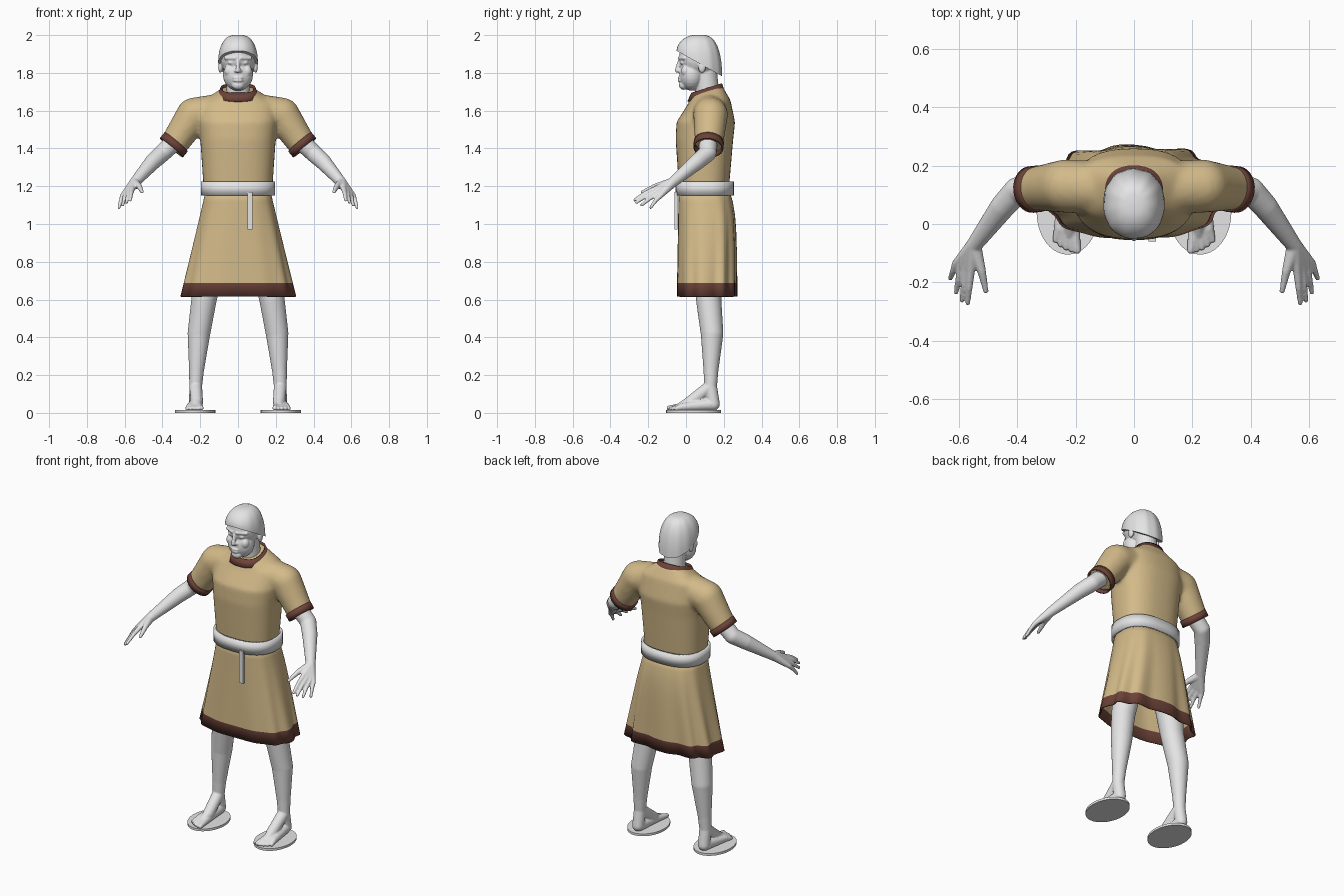
import bpy, bmesh, math
from mathutils import Vector, Matrix

if "Cube" in bpy.data.objects:
    bpy.data.objects.remove(bpy.data.objects["Cube"], do_unlink=True)


def material(name, *rgb):
    mat = bpy.data.materials.new(name)
    mat.use_nodes = True
    color = (*rgb, 1)
    mat.diffuse_color = color
    mat.node_tree.nodes["Principled BSDF"].inputs["Base Color"].default_value = color
    return mat


GREY = material("pale grey", .78, .78, .78)
TAN = material("tan cloth", .65, .49, .25)
BROWN = material("dark brown trim", .15, .055, .04)


def signed_pow(value, exponent):
    return math.copysign(abs(value) ** exponent, value)


def loft(bm, rows, segments=48, power=2.5, cap=True):
    """Stack oval rings given as height, half width, front y, back y, tilt, fold depth."""
    rings = []
    for height, half_width, front, back, tilt, fold in rows:
        ring = []
        for i in range(segments):
            angle = math.tau * i / segments
            ripple = math.cos(11 * angle + 1) * (.6 + .4 * math.sin(angle))
            scale = 1 + fold * ripple
            x = scale * half_width * signed_pow(math.cos(angle), 2 / power)
            y = scale * (back - front) / 2 * signed_pow(math.sin(angle), 2 / power)
            y += (front + back) / 2
            ring.append(bm.verts.new((x, y, height + tilt * (y - .07))))
        rings.append(ring)
    for low, high in zip(rings, rings[1:]):
        for i in range(segments):
            j = (i + 1) % segments
            bm.faces.new((low[i], low[j], high[j], high[i]))
    if cap:
        bm.faces.new(rings[0][::-1])
        bm.faces.new(rings[-1])


def ball(bm, center, *radii):
    placement = Matrix.Translation(center) @ Matrix.Diagonal((*radii, 1))
    bmesh.ops.create_icosphere(bm, subdivisions=3, radius=1, matrix=placement)


def cone(bm, start, end, start_radius, end_radius, cap=True):
    start, end = Vector(start), Vector(end)
    axis = end - start
    placement = Matrix.Translation((start + end) / 2) @ axis.to_track_quat('Z', 'Y').to_matrix().to_4x4()
    bmesh.ops.create_cone(bm, cap_ends=cap, segments=28, radius1=start_radius,
                          radius2=end_radius, depth=axis.length, matrix=placement)


def limb(bm, *points, round_end=True):
    """Tapered tube through points given as x, y, z, radius."""
    for *center, radius in points if round_end else points[:-1]:
        ball(bm, center, radius, radius, radius)
    for (*start, start_radius), (*end, end_radius) in zip(points, points[1:]):
        cone(bm, start, end, start_radius, end_radius)


def box(bm, center, *size):
    placement = Matrix.Translation(center) @ Matrix.Diagonal((*size, 1))
    bmesh.ops.create_cube(bm, size=1, matrix=placement)


def finish(bm, name, mat, voxel=0, soften=2, thickness=0, mirror=False, hem=None, hem_height=0):
    bmesh.ops.recalc_face_normals(bm, faces=bm.faces)
    mesh = bpy.data.meshes.new(name)
    bm.to_mesh(mesh)
    bm.free()
    part = bpy.data.objects.new(name, mesh)
    bpy.context.scene.collection.objects.link(part)
    mesh.materials.append(mat)
    if hem:
        mesh.materials.append(hem)
        for face in mesh.polygons:
            face.material_index = int(face.center.z < hem_height)
    for other in bpy.context.selected_objects:
        other.select_set(False)
    part.select_set(True)
    bpy.context.view_layer.objects.active = part
    bpy.ops.object.shade_smooth_by_angle(angle=math.radians(50))
    if voxel:
        fuse = part.modifiers.new("fuse", 'REMESH')
        fuse.mode = 'VOXEL'
        fuse.voxel_size = voxel
        fuse.use_smooth_shade = True
        blend = part.modifiers.new("blend", 'SMOOTH')
        blend.factor = .5
        blend.iterations = soften
    if thickness:
        shell = part.modifiers.new("shell", 'SOLIDIFY')
        shell.thickness = thickness
        shell.offset = 0
    if mirror:
        copy = part.modifiers.new("other side", 'MIRROR')
        copy.use_mirror_merge = False


# Skull, jaw, chin and neck
bm = bmesh.new()
ball(bm, (0, .07, 1.88), .095, .108, .105)
ball(bm, (0, .03, 1.79), .08, .066, .085)
ball(bm, (0, -.012, 1.735), .033, .025, .025)
limb(bm, (0, .12, 1.6, .065), (0, .105, 1.8, .06))
# Nose and lips
limb(bm, (0, -.034, 1.865, .009), (0, -.046, 1.813, .013))
for height in (1.774, 1.759):
    ball(bm, (0, -.033, height), .027, .011, .007)
# Brows, eyes, cheeks, nostrils and ears
for side in (-1, 1):
    limb(bm, (side * .015, -.034, 1.878, .009), (side * .065, -.01, 1.878, .009))
    ball(bm, (side * .037, -.018, 1.853), .016, .012, .008)
    ball(bm, (side * .048, 0, 1.81), .026, .026, .03)
    ball(bm, (side * .013, -.035, 1.81), .009, .01, .008)
    ball(bm, (side * .093, .085, 1.83), .012, .02, .03)
finish(bm, "head", GREY, voxel=.0045)


# Short hair, a dome with a slanted hairline
def hair_ring(t):
    spread = math.cos(t * math.pi / 2) ** .7
    height = 1.85 + .152 * math.sin(t * math.pi / 2)
    return (height, .105 * spread, .07 - .12 * spread, .07 + .12 * spread, -.56 * (1 - t) ** 2, .015)


bm = bmesh.new()
loft(bm, [hair_ring(i / 10) for i in range(10)], power=2.2)
finish(bm, "hair", GREY)

# Arms and hands
bm = bmesh.new()
wrist = (.55, -.075, 1.217, .027)
limb(bm, (.31, .12, 1.46, .05), (.4, .115, 1.375, .046), (.45, .06, 1.33, .043), wrist)
for i in range(4):
    t = i / 3
    knuckle = Vector((.56 + .05 * t, -.165 + .03 * t, 1.185 - .035 * t))
    tip = Vector((.57 + .06 * t, -.272 + .085 * t * t, 1.127 - .04 * t))
    joint = knuckle.lerp(tip, .5) + Vector((0, 0, .006))
    limb(bm, wrist, (*knuckle, .014), (*joint, .011), (*tip, .008))
limb(bm, wrist, (.523, -.16, 1.2, .015), (.508, -.23, 1.17, .009))
finish(bm, "arms", GREY, voxel=.005, mirror=True)

# Legs and bare feet
bm = bmesh.new()
ankle = (.224, .13, .14, .034)
limb(bm, (.12, .125, .95, .09), (.18, .12, .6, .067), (.207, .138, .42, .06), (.22, .132, .22, .039), ankle)
limb(bm, ankle, (.217, .02, .055, .032), (.22, -.03, .035, .02))
heel = (.225, .145, .046, .034)
limb(bm, ankle, heel)
for i in range(5):
    t = i / 4
    toe = .013 if i == 0 else .01
    limb(bm, heel, (.205 + .05 * t, -.03 + .015 * t, .032, .02),
         (.195 + .075 * t, -.09 + .035 * t * t, .013 + toe, toe))
finish(bm, "legs", GREY, voxel=.005, mirror=True)

# Flat foot pads
bm = bmesh.new()
bmesh.ops.create_cone(bm, cap_ends=True, segments=40, radius1=1, radius2=1, depth=1,
                      matrix=Matrix.Translation((.227, .04, .007)) @ Matrix.Diagonal((.107, .145, .014, 1)))
finish(bm, "foot_pads", GREY, mirror=True)

# Tunic top with short sleeves
bm = bmesh.new()
loft(bm, [(1.16, .18, -.035, .225, 0, 0), (1.45, .2, -.055, .25, 0, 0), (1.54, .21, -.05, .26, 0, 0),
          (1.64, .2, .01, .235, .1, 0), (1.695, .09, .03, .19, .33, 0)])
for side in (-1, 1):
    limb(bm, (side * .13, .125, 1.595, .09), (side * .235, .13, 1.577, .092),
         (side * .3, .125, 1.48, .081), (side * .345, .12, 1.415, .074), round_end=False)
finish(bm, "tunic_top", TAN, voxel=.011, soften=8)

# Sleeve cuffs
bm = bmesh.new()
cone(bm, (.327, .121, 1.435), (.353, .118, 1.404), .076, .076, cap=False)
finish(bm, "sleeve_cuffs", BROWN, thickness=.008, mirror=True)

# Neck trim, leaning forward
bm = bmesh.new()
loft(bm, [(1.66, .108, .012, .205, .2, 0), (1.705, .088, .033, .186, .33, 0)], cap=False)
finish(bm, "collar", BROWN, thickness=.01)


# Flared skirt whose folds deepen towards a dark hem
def skirt_ring(t):
    return (1.19 - .575 * t, .165 + .132 * t, -.036 - .01 * t, .262 - .04 * (1 - t) ** 6, 0, .055 * t)


bm = bmesh.new()
loft(bm, [skirt_ring(i / 8) for i in range(9)], segments=88, power=2.7, cap=False)
finish(bm, "skirt", TAN, thickness=.006, hem=BROWN, hem_height=.68)

# Belt and its hanging end
bm = bmesh.new()
loft(bm, [(height, .19, -.048, .248, 0, 0) for height in (1.15, 1.225)], cap=False)
finish(bm, "belt", GREY, thickness=.014)
bm = bmesh.new()
box(bm, (.063, -.053, 1.07), .026, .014, .2)
finish(bm, "belt_end", GREY)
